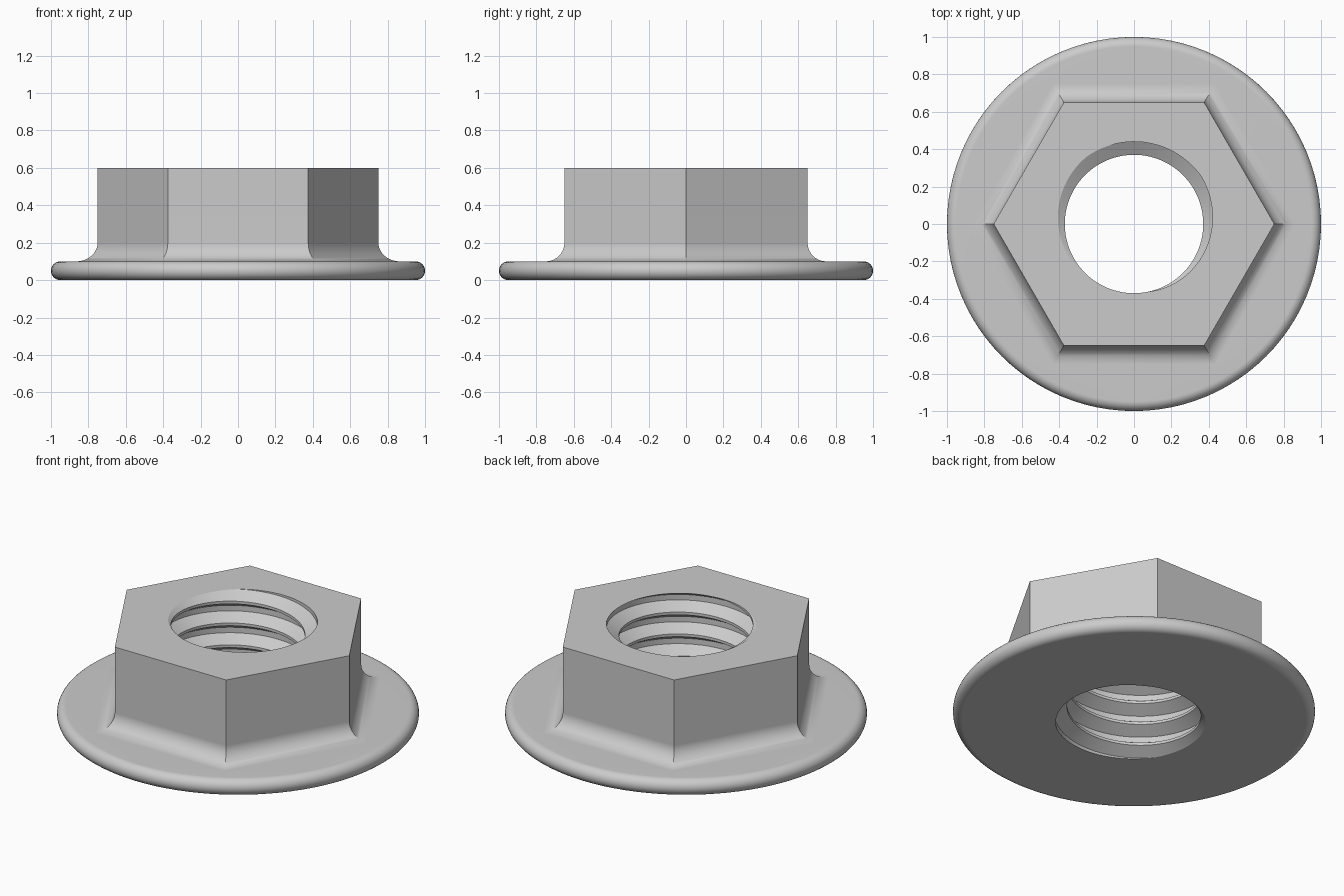
import bpy, bmesh
from math import sin, cos, pi, radians

if "Cube" in bpy.data.objects:
    bpy.data.objects.remove(bpy.data.objects["Cube"], do_unlink=True)

HEIGHT, FLANGE_TOP = 0.6, 0.1
APOTHEM, FILLET = 0.65, 0.1
RIM = 0.05
MINOR, MAJOR = 0.37, 0.44
PITCH = HEIGHT / 4.5
SEGS = 96

bm = bmesh.new()


def ring(radius, z, sides):
    return [bm.verts.new((radius * cos(2 * pi * i / sides), radius * sin(2 * pi * i / sides), z))
            for i in range(sides)]


def skin(rings):
    for a, b in zip(rings, rings[1:]):
        n = len(a)
        for i in range(n):
            j = (i + 1) % n
            bm.faces.new((a[i], a[j], b[j], b[i]))


def loop_edges(verts):
    return [bm.edges.get((verts[i - 1], verts[i])) for i in range(len(verts))]


def fill_between(edges, up):
    bmesh.ops.triangle_fill(bm, use_beauty=True, edges=edges, normal=(0, 0, up))


# Threaded hole: sweep one thread profile along a helix, then trim to the nut height
profile = [(-0.4375, MINOR), (-0.125, MAJOR), (0.125, MAJOR), (0.4375, MINOR), (0.5625, MINOR)]
start = radians(80)
rows = []
for i in range(-6 * SEGS, 2 * SEGS):
    turn = i / SEGS
    angle = start + 2 * pi * turn
    rows.append([bm.verts.new((r * cos(angle), r * sin(angle), HEIGHT + PITCH * (turn + k)))
                 for k, r in profile])
for a, b in zip(rows, rows[1:]):
    for k in range(len(profile) - 1):
        bm.faces.new((a[k], a[k + 1], b[k + 1], b[k]))
bmesh.ops.remove_doubles(bm, verts=bm.verts[:], dist=0.0001)
for z, side in ((0, -1), (HEIGHT, 1)):
    bmesh.ops.bisect_plane(bm, geom=bm.verts[:] + bm.edges[:] + bm.faces[:], dist=0.00001,
                           plane_co=(0, 0, z), plane_no=(0, 0, side), clear_outer=True)
bmesh.ops.remove_doubles(bm, verts=bm.verts[:], dist=0.0002)


def hole_edges(z):
    return [e for e in bm.edges if e.is_boundary and all(abs(v.co.z - z) < 0.001 for v in e.verts)]


hole_bottom, hole_top = hole_edges(0), hole_edges(HEIGHT)

# Round flange rim
rim = []
for i in range(13):
    a = -pi / 2 + pi * i / 12
    rim.append(ring(1 - RIM + RIM * cos(a), RIM + RIM * sin(a), SEGS))
skin(rim)

# Hexagon walls with a concave fillet at the foot
hexes = []
for i in range(11):
    a = pi / 2 * i / 10
    reach = APOTHEM + FILLET * (1 - sin(a))
    hexes.append(ring(reach / cos(pi / 6), FLANGE_TOP + FILLET * (1 - cos(a)), 6))
hexes.append(ring(APOTHEM / cos(pi / 6), HEIGHT, 6))
skin(hexes)

# Flat faces: underside, flange top and hexagon top
fill_between(hole_bottom + loop_edges(rim[0]), -1)
fill_between(loop_edges(rim[-1]) + loop_edges(hexes[0]), 1)
fill_between(hole_top + loop_edges(hexes[-1]), 1)
bmesh.ops.recalc_face_normals(bm, faces=bm.faces[:])

mesh = bpy.data.meshes.new("flange_nut")
bm.to_mesh(mesh)
bm.free()
nut = bpy.data.objects.new("flange_nut", mesh)
bpy.context.collection.objects.link(nut)

# Plain grey steel
steel = bpy.data.materials.new("grey_steel")
steel.use_nodes = True
grey = (0.6, 0.6, 0.6, 1)
steel.diffuse_color = grey
steel.node_tree.nodes["Principled BSDF"].inputs["Base Color"].default_value = grey
mesh.materials.append(steel)

# Smooth the rim, fillet and thread while keeping corners crisp
bpy.ops.object.select_all(action="DESELECT")
nut.select_set(True)
bpy.context.view_layer.objects.active = nut
bpy.ops.object.shade_smooth_by_angle(angle=radians(30))
weighted = nut.modifiers.new("flat_normals", "WEIGHTED_NORMAL")
weighted.keep_sharp = True
